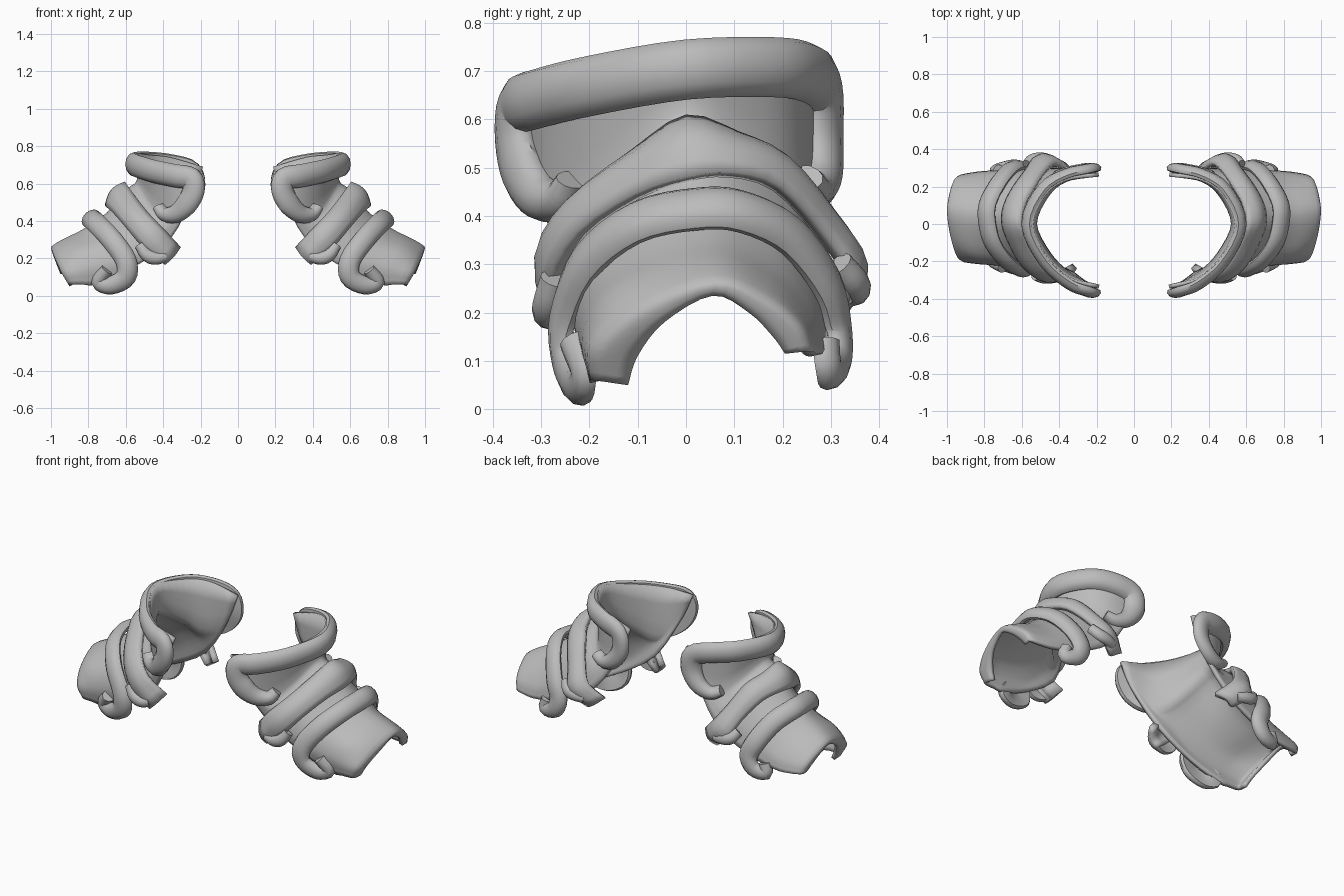
import bpy, bmesh, math
from mathutils import Vector as V

if "Cube" in bpy.data.objects:
    bpy.data.objects.remove(bpy.data.objects["Cube"])

metal = bpy.data.materials.new("plain_grey")
metal.diffuse_color = (0.5, 0.5, 0.5, 1)
metal.use_nodes = True
metal.node_tree.nodes["Principled BSDF"].inputs["Base Color"].default_value = metal.diffuse_color
ARM = V((0.75, 0, -0.66)).normalized()   # direction the sleeve points
UP = V((0, 0, 1))


def spline(pts, n):
    """Smooth path through the points, n steps per span."""
    p = [V(q) for q in pts]
    p = [2 * p[0] - p[1]] + p + [2 * p[-1] - p[-2]]
    out = []
    for i in range(1, len(p) - 2):
        a, b, c, d = p[i - 1:i + 3]
        for k in range(n):
            t = k / n
            out.append(0.5 * (2 * b + (c - a) * t + (2 * a - 5 * b + 4 * c - d) * t * t
                              + (3 * b - a - 3 * c + d) * t ** 3))
    return out + [p[-2]]


def outward(p, centre, axis):
    d = p - V(centre)
    return (d - axis * d.dot(axis)).normalized()


def finish(name, bm, thick=0, angle=40):
    me = bpy.data.meshes.new(name)
    bm.to_mesh(me)
    bm.free()
    ob = bpy.data.objects.new(name, me)
    bpy.context.collection.objects.link(ob)
    me.materials.append(metal)
    bpy.ops.object.select_all(action='DESELECT')
    bpy.context.view_layer.objects.active = ob
    ob.select_set(True)
    bpy.ops.object.shade_smooth_by_angle(angle=math.radians(angle))
    if thick:
        s = ob.modifiers.new("thickness", 'SOLIDIFY')
        s.thickness, s.offset = thick, -1
    ob.modifiers.new("other_side", 'MIRROR').use_clip = False


def sheet(name, rows, thick, centre):
    """Surface through rows of points, thickened inward."""
    bm = bmesh.new()
    g = [[bm.verts.new(p) for p in r] for r in rows]
    for r, s in zip(g, g[1:]):
        for i in range(len(r) - 1):
            bm.faces.new((r[i], r[i + 1], s[i + 1], s[i]))
    bm.normal_update()
    if sum(f.normal.dot(f.calc_center_median() - V(centre)) for f in bm.faces) < 0:
        bmesh.ops.reverse_faces(bm, faces=bm.faces[:])
    finish(name, bm, thick, 55)


def rim(name, pts, width, depth, centre, axis, taper=0.55, sides=12, n=4):
    """Raised edge: a flat-backed roll lying on the shell, slimmer at its ends."""
    path = spline(pts, n)
    bm = bmesh.new()
    rings = []
    for i, p in enumerate(path):
        t = (path[min(i + 1, len(path) - 1)] - path[max(i - 1, 0)]).normalized()
        o = outward(p, centre, axis)
        o = (o - t * o.dot(t)).normalized()
        s = t.cross(o)
        e = min(i, len(path) - 1 - i) / (3 * n)
        f = taper + (1 - taper) * min(1, e)
        rings.append([bm.verts.new(p + s * width * f * math.cos(a)
                                   + o * depth * max(-0.35, math.sin(a)))
                      for a in (2 * math.pi * k / sides for k in range(sides))])
    for r, s in zip(rings, rings[1:]):
        for k in range(sides):
            j = (k + 1) % sides
            bm.faces.new((r[k], r[j], s[j], s[k]))
    bm.faces.new(rings[0])
    bm.faces.new(rings[-1])
    bmesh.ops.recalc_face_normals(bm, faces=bm.faces[:])
    finish(name, bm, angle=50)


# Main shell: arches running front to back, from collar edge to the turned-in sleeve lip
collar_top = [(.19, -.345, .665), (.36, -.30, .69), (.49, -.17, .72), (.56, 0, .757),
              (.49, .165, .75), (.37, .25, .74), (.19, .275, .69)]
collar_low = [(.25, -.335, .53), (.36, -.27, .42), (.46, -.17, .49), (.54, 0, .62),
              (.47, .165, .53), (.38, .245, .46), (.25, .275, .53)]
waist = [(.37, -.255, .29), (.43, -.25, .36), (.51, -.17, .45), (.595, 0, .57),
         (.53, .19, .48), (.47, .265, .39), (.41, .30, .29)]
elbow = [(.58, -.225, .14), (.58, -.235, .22), (.64, -.18, .33), (.70, .01, .445),
         (.68, .175, .39), (.64, .265, .28), (.61, .295, .17)]
sleeve_top = [(.76, -.20, .06), (.75, -.22, .17), (.77, -.16, .28), (.83, .03, .355),
              (.80, .18, .30), (.78, .265, .20), (.78, .285, .12)]
sleeve_mid = [(.83, -.20, .06), (.85, -.21, .15), (.89, -.14, .25), (.92, .045, .31),
              (.905, .17, .265), (.88, .25, .185), (.87, .275, .115)]
sleeve_end = [(.90, -.19, .06), (.94, -.185, .13), (.975, -.09, .21), (.996, .06, .265),
              (.985, .16, .23), (.965, .23, .175), (.945, .255, .12)]
lip = [(.90, -.12, .05), (.93, -.10, .11), (.968, -.045, .18), (.988, .055, .235),
       (.978, .13, .20), (.96, .18, .15), (.945, .205, .115)]
arches = [spline(r, 4) for r in (collar_top, collar_low, waist, elbow,
                                 sleeve_top, sleeve_mid, sleeve_end, lip)]
sheet("shoulder_shell", [spline(c, 3) for c in zip(*arches)], 0.022, (.35, 0, .25))

# Collar rim with a hook at each end
rim("collar_rim",
    [(.42, -.235, .475), (.39, -.26, .435), (.33, -.30, .44), (.275, -.335, .49),
     (.238, -.35, .56), (.25, -.345, .625), (.34, -.31, .642), (.47, -.195, .67), (.56, 0, .703),
     (.48, .18, .708), (.36, .255, .695), (.25, .278, .66), (.235, .28, .57),
     (.28, .28, .49), (.35, .265, .455), (.41, .245, .48)],
    0.062, 0.043, (.12, 0, 0), UP, 0.45)

# Middle plate: a peaked, bulging band
upper = [(.305, -.235, .26), (.40, -.28, .36), (.48, -.23, .445), (.555, -.11, .54),
         (.605, 0, .61), (.58, .11, .575), (.53, .20, .53), (.47, .285, .42),
         (.41, .335, .33), (.33, .29, .25)]
lower = [(.39, -.285, .165), (.51, -.29, .26), (.60, -.23, .365), (.67, -.11, .445),
         (.71, 0, .48), (.70, .10, .49), (.65, .20, .46), (.58, .295, .36),
         (.53, .36, .26), (.43, .32, .18)]
mid = (.42, .03, .24)
rows = []
for a, b in zip(spline(upper, 3), spline(lower, 3)):
    o = outward((a + b) / 2, mid, ARM)
    rows.append([a.lerp(b, k / 6) + o * 0.03 * math.sin(math.pi * k / 6) for k in range(7)])
sheet("middle_plate", rows, 0.035, mid)

# Small curls at the lower ends of the middle plate
rim("middle_curl_front",
    [(.39, -.275, .21), (.44, -.285, .20), (.49, -.285, .22), (.525, -.27, .27)],
    0.045, 0.032, mid, ARM, 0.65)
rim("middle_curl_back",
    [(.44, .335, .24), (.49, .35, .25), (.54, .345, .265), (.57, .315, .30)],
    0.045, 0.032, mid, ARM, 0.65)

# Sleeve rim with a hook at each end
rim("sleeve_rim",
    [(.70, -.225, .14), (.745, -.20, .075), (.68, -.22, .055), (.60, -.24, .10),
     (.60, -.245, .19), (.68, -.20, .305), (.755, -.10, .385), (.785, .02, .412),
     (.78, .11, .408), (.73, .21, .36), (.67, .285, .26), (.63, .305, .17),
     (.66, .305, .10), (.73, .285, .085), (.72, .28, .14)],
    0.056, 0.038, (.62, .03, .15), ARM, 0.6)
